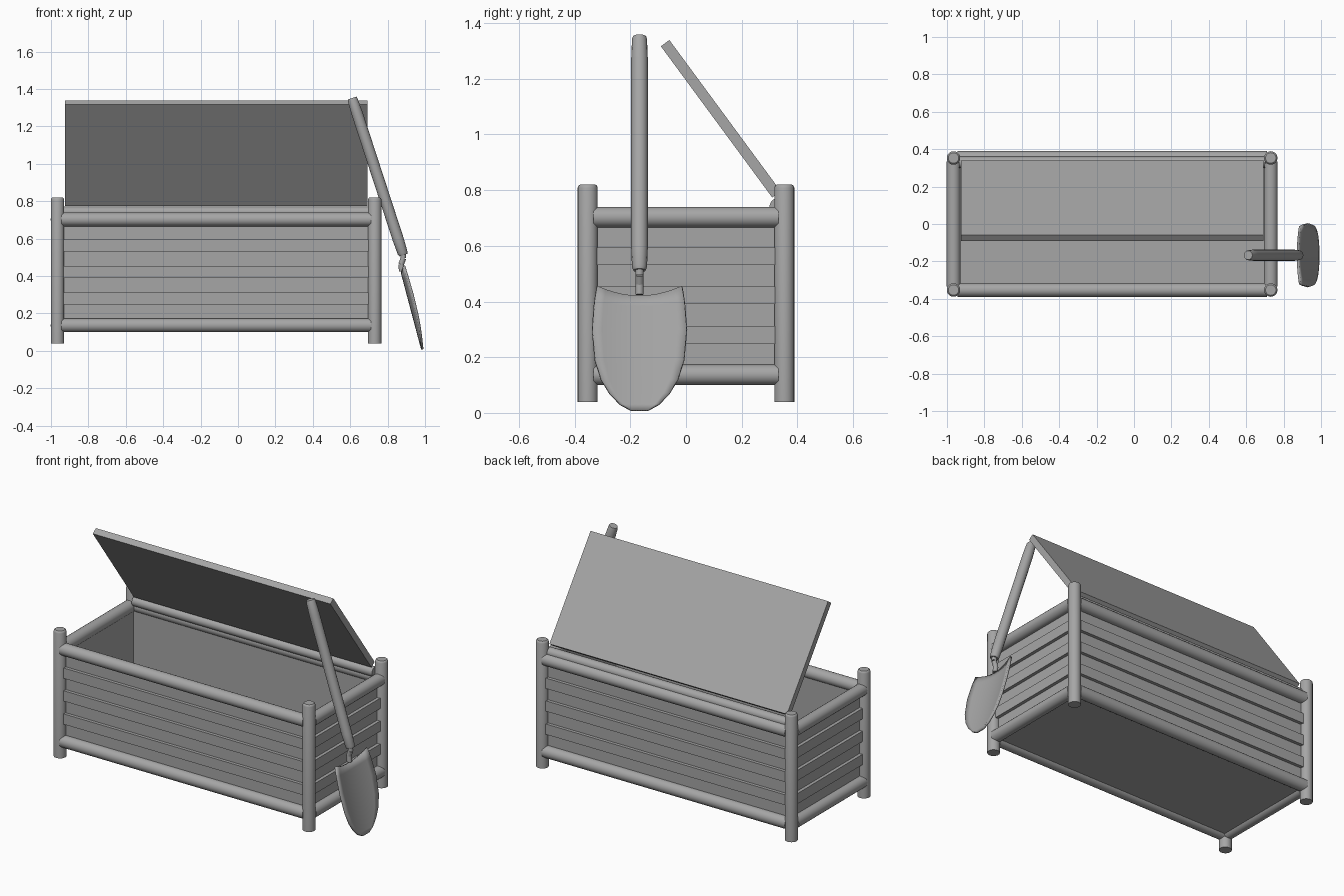
import bpy, bmesh, math
from mathutils import Vector, Matrix

cube = bpy.data.objects.get("Cube")
if cube:
    bpy.data.objects.remove(cube, do_unlink=True)

grey = bpy.data.materials.new("plain grey")
grey.use_nodes = True
GREY = (0.38, 0.38, 0.38, 1)
grey.diffuse_color = GREY
grey.node_tree.nodes["Principled BSDF"].inputs["Base Color"].default_value = GREY


def finish(name, bm, smooth=False):
    bmesh.ops.recalc_face_normals(bm, faces=bm.faces[:])
    mesh = bpy.data.meshes.new(name)
    bm.to_mesh(mesh)
    bm.free()
    mesh.materials.append(grey)
    obj = bpy.data.objects.new(name, mesh)
    bpy.context.collection.objects.link(obj)
    if smooth:
        bpy.ops.object.select_all(action="DESELECT")
        bpy.context.view_layer.objects.active = obj
        obj.select_set(True)
        bpy.ops.object.shade_smooth_by_angle(angle=math.radians(35))
    return obj


def box(name, center, size, tilt=0):
    bm = bmesh.new()
    m = (Matrix.Translation(center) @ Matrix.Rotation(tilt, 4, "X")
         @ Matrix.Diagonal((*size, 1)))
    bmesh.ops.create_cube(bm, size=1, matrix=m)
    return finish(name, bm)


def rod(name, start, end, profile, sides=20):
    """Round bar from start to end; profile holds (distance fraction, radius)."""
    start, end = Vector(start), Vector(end)
    turn = (end - start).to_track_quat("Z", "Y")
    bm = bmesh.new()
    rings = []
    for t, r in profile:
        mid = start.lerp(end, t)
        rings.append([bm.verts.new(mid + turn @ Vector((
            r * math.cos(2 * math.pi * i / sides),
            r * math.sin(2 * math.pi * i / sides), 0))) for i in range(sides)])
    for a, b in zip(rings, rings[1:]):
        for i in range(sides):
            j = (i + 1) % sides
            bm.faces.new((a[i], a[j], b[j], b[i]))
    bm.faces.new(rings[0])
    bm.faces.new(rings[-1])
    return finish(name, bm, True)


# Chest layout
CX, HX, HY = -0.117, 0.848, 0.353
RAIL = [(0, 0.037), (1, 0.037)]

# Corner posts with rounded-off tops
for sx, side in ((-1, "right"), (1, "left")):
    for sy, end in ((-1, "front"), (1, "back")):
        x, y = CX + sx * HX, sy * HY
        rod(f"{end}_{side}_post", (x, y, 0.04), (x, y, 0.82),
            [(0, 0.036), (0.985, 0.036), (0.995, 0.033), (1, 0.028)])

# Rails, wall panels and raised slats
SLATS = (0.28, 0.4225, 0.5625)
for s, side in ((-1, "front"), (1, "back")):
    y = s * HY
    for z, level in ((0.137, "lower"), (0.703, "upper")):
        rod(f"{side}_{level}_rail", (CX - HX + 0.02, y, z), (CX + HX - 0.02, y, z), RAIL)
    box(f"{side}_panel", (CX, s * 0.337, 0.41), (2 * HX, 0.02, 0.58))
    for z in SLATS:
        box(f"{side}_slat", (CX, s * 0.352, z), (2 * HX, 0.03, 0.064))
for s, side in ((-1, "right"), (1, "left")):
    x = CX + s * HX
    for z, level in ((0.137, "lower"), (0.703, "upper")):
        rod(f"{side}_{level}_rail", (x, -HY + 0.02, z), (x, HY - 0.02, z), RAIL)
    box(f"{side}_panel", (x - s * 0.016, 0, 0.41), (0.02, 2 * HY, 0.58))
    for z in SLATS:
        box(f"{side}_slat", (x - s * 0.001, 0, z), (0.03, 2 * HY, 0.064))
box("floor", (CX, 0, 0.13), (2 * HX, 2 * HY - 0.03, 0.02))

# Open lid and the bar it hinges on
rod("hinge_bar", (CX - HX + 0.03, 0.33, 0.741), (CX + HX - 0.03, 0.33, 0.741),
    [(0, 0.03), (1, 0.03)])
top, low = Vector((CX, -0.075, 1.328)), Vector((CX, 0.325, 0.785))
d = top - low
box("lid", (top + low) / 2, (1.618, 0.038, d.length), math.atan2(-d.y, d.z))

# Spade handle and cranked neck
SY = -0.167
rod("spade_handle", (0.61, SY, 1.352), (0.884, SY, 0.512),
    [(0, 0.024), (0.012, 0.027), (0.1, 0.03), (0.9, 0.03), (0.985, 0.027), (1, 0.022)], 16)
neck = [(0.882, 0.53), (0.884, 0.495), (0.872, 0.462), (0.876, 0.425)]
for a, b in zip(neck, neck[1:]):
    rod("spade_neck", (a[0], SY, a[1]), (b[0], SY, b[1]), [(0, 0.015), (1, 0.015)], 12)

# Spade blade: dished sheet, half width given by height
outline = [(0.455, 0.153), (0.40, 0.162), (0.30, 0.17), (0.19, 0.16),
           (0.12, 0.138), (0.07, 0.108), (0.03, 0.07), (0.008, 0.03)]
bm = bmesh.new()
COLS = 10
rows = []
for k, (z, w) in enumerate(outline):
    row = []
    for i in range(COLS + 1):
        u = 2 * i / COLS - 1
        dip = 0.035 * (1 - u * u) * max(0, 1 - k / 2)
        dish = 0.026 * (u * w / 0.17) ** 2
        zz = z - dip
        row.append(bm.verts.new((0.868 + (0.45 - zz) * 0.265 + dish, SY + u * w, zz)))
    rows.append(row)
for a, b in zip(rows, rows[1:]):
    for i in range(COLS):
        bm.faces.new((a[i], a[i + 1], b[i + 1], b[i]))
blade = finish("spade_blade", bm, True)
sheet = blade.modifiers.new("thickness", "SOLIDIFY")
sheet.thickness = 0.012
sheet.offset = 0
